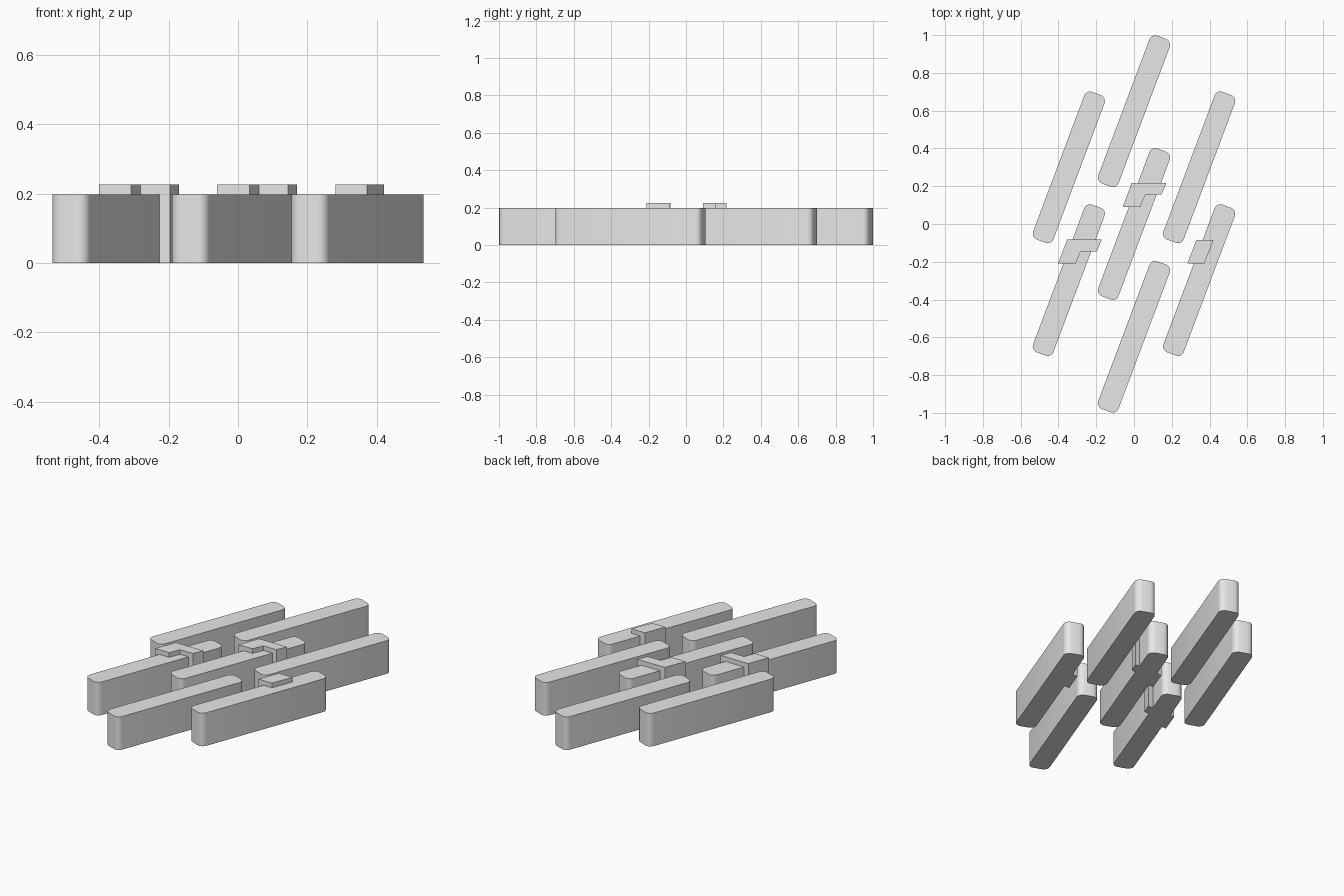
import bpy, bmesh, math
from mathutils import Matrix, Vector

if "Cube" in bpy.data.objects:
    bpy.data.objects.remove(bpy.data.objects["Cube"])

grey = bpy.data.materials.new("plain grey")
grey.diffuse_color = (0.8, 0.8, 0.8, 1)
grey.use_nodes = True
grey.node_tree.nodes["Principled BSDF"].inputs["Base Color"].default_value = grey.diffuse_color


def prism(name, outline, height, centre=(0, 0), smooth=False):
    """Extrude a flat outline straight up from the ground."""
    bm = bmesh.new()
    face = bm.faces.new([bm.verts.new((x, y, 0)) for x, y in outline])
    ext = bmesh.ops.extrude_face_region(bm, geom=[face])
    top = [v for v in ext["geom"] if isinstance(v, bmesh.types.BMVert)]
    bmesh.ops.translate(bm, verts=top, vec=(0, 0, height))
    bmesh.ops.recalc_face_normals(bm, faces=bm.faces)
    mesh = bpy.data.meshes.new(name)
    bm.to_mesh(mesh)
    bm.free()
    mesh.materials.append(grey)
    obj = bpy.data.objects.new(name, mesh)
    bpy.context.collection.objects.link(obj)
    obj.location = (centre[0], centre[1], 0)
    if smooth:
        bpy.ops.object.select_all(action='DESELECT')
        obj.select_set(True)
        bpy.context.view_layer.objects.active = obj
        bpy.ops.object.shade_smooth_by_angle(angle=math.radians(35))
    return obj


def slanted_bar_outline(width, length, radius, lean, steps=5):
    """Rounded rectangle leaning to the right."""
    turn = Matrix.Rotation(-lean, 2)
    points = []
    for corner, (sx, sy) in enumerate([(1, 1), (-1, 1), (-1, -1), (1, -1)]):
        mid = Vector((sx * (width / 2 - radius), sy * (length / 2 - radius)))
        for i in range(steps + 1):
            a = math.pi / 2 * (corner + i / steps)
            points.append(turn @ (mid + radius * Vector((math.cos(a), math.sin(a)))))
    return points


# Seven leaning bars in a staggered grid
bar = slanted_bar_outline(0.115, 0.835, 0.033, math.radians(20.6))
for x, y in [(0, 0.597), (0, 0), (0, -0.597),
             (-0.345, 0.3), (-0.345, -0.297), (0.345, 0.3), (0.345, -0.297)]:
    prism("slanted_bar", bar, 0.198, (x, y), smooth=True)

# Stepped connector blocks rising just above the bars
step = [(-0.06, 0.09), (0.033, 0.09), (0.06, 0.155), (0.145, 0.155),
        (0.171, 0.217), (-0.012, 0.217)]
prism("centre_connector", step, 0.226)
prism("left_connector", step, 0.226, (-0.342, -0.3))

# Short connector block on the right
prism("right_connector",
      [(0.282, -0.21), (0.372, -0.21), (0.421, -0.085), (0.33, -0.085)], 0.226)
